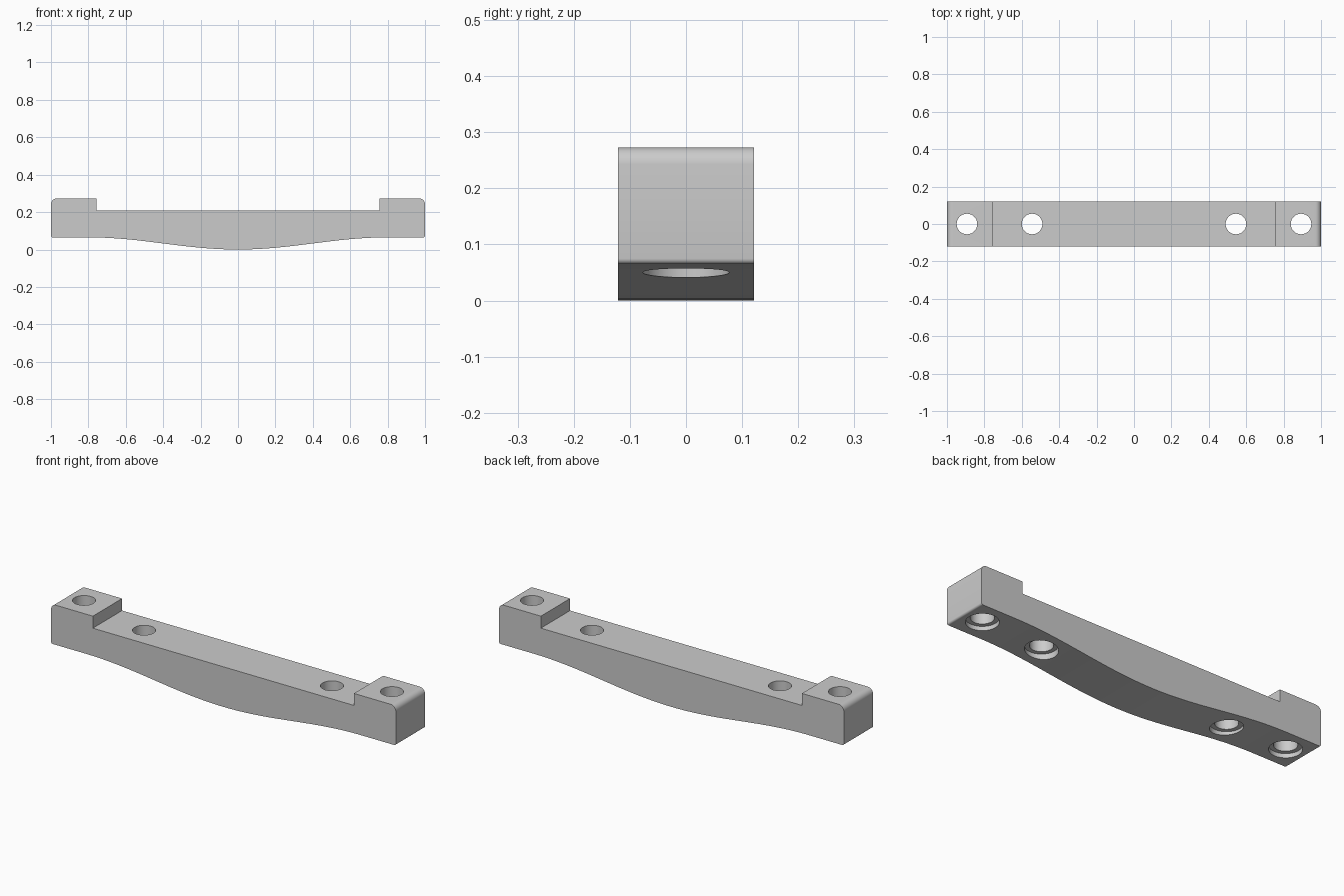
import bpy
import bmesh
from math import cos, sin, pi, radians

HALF_DEPTH = 0.121
TOP, NOTCH_Z, NOTCH_X = 0.273, 0.21, 0.757
FLAT_Z, FLAT_X = 0.065, 0.8

cube = bpy.data.objects.get("Cube")
if cube:
    bpy.data.objects.remove(cube, do_unlink=True)

grey = bpy.data.materials.new("light grey")
grey.use_nodes = True
colour = (0.6, 0.6, 0.6, 1)
grey.diffuse_color = colour
grey.node_tree.nodes["Principled BSDF"].inputs["Base Color"].default_value = colour


def belly(x):
    """Height of the curved underside."""
    return FLAT_Z / 2 * (1 - cos(pi * min(abs(x), FLAT_X) / FLAT_X))


def arc(cx, cz, r, start, steps):
    """Quarter circle, counter-clockwise from the start angle."""
    return [(cx + r * cos(start + pi / 2 * i / steps),
             cz + r * sin(start + pi / 2 * i / steps)) for i in range(steps + 1)]


# Right half outline from bottom centre to the notch, then mirrored
half = [(FLAT_X * i / 28, belly(FLAT_X * i / 28)) for i in range(29)]
half += arc(0.99, FLAT_Z + 0.01, 0.01, -pi / 2, 5)
half += arc(0.97, TOP - 0.03, 0.03, 0, 8)
half += [(NOTCH_X, TOP), (NOTCH_X, NOTCH_Z)]
outline = half + [(-x, z) for x, z in reversed(half[1:])]

# Bar: outline extruded through the depth
bm = bmesh.new()
face = bm.faces.new([bm.verts.new((x, -HALF_DEPTH, z)) for x, z in outline])
side = bmesh.ops.extrude_face_region(bm, geom=[face])["geom"]
bmesh.ops.translate(bm, vec=(0, 2 * HALF_DEPTH, 0),
                    verts=[v for v in side if isinstance(v, bmesh.types.BMVert)])
bmesh.ops.recalc_face_normals(bm, faces=bm.faces)
mesh = bpy.data.meshes.new("handle_bar")
bm.to_mesh(mesh)
bm.free()
mesh.materials.append(grey)
bar = bpy.data.objects.new("handle_bar", mesh)
bpy.context.collection.objects.link(bar)


def drill(x, radius, bottom, top):
    """Cut one vertical round hole into the bar."""
    bpy.ops.mesh.primitive_cylinder_add(vertices=48, radius=radius, depth=top - bottom,
                                        location=(x, 0, (top + bottom) / 2))
    cutter = bpy.context.object
    cutter.name = "hole_cutter"
    cutter.hide_render = True
    cutter.data.materials.append(grey)
    bpy.context.view_layer.objects.active = bar
    mod = bar.modifiers.new("hole", "BOOLEAN")
    mod.operation = "DIFFERENCE"
    mod.solver = "EXACT"
    mod.object = cutter
    bpy.ops.object.modifier_apply(modifier=mod.name)
    bpy.data.objects.remove(cutter, do_unlink=True)


# Screw holes with shallow counterbores underneath
for sign in (-1, 1):
    for hole_x in (0.545, 0.893):
        drill(sign * hole_x, 0.055, -0.1, 0.4)
        drill(sign * hole_x, 0.077, -0.1, belly(hole_x) + 0.022)

bpy.ops.object.select_all(action="DESELECT")
bar.select_set(True)
bpy.context.view_layer.objects.active = bar
bpy.ops.object.shade_smooth_by_angle(angle=radians(30))
